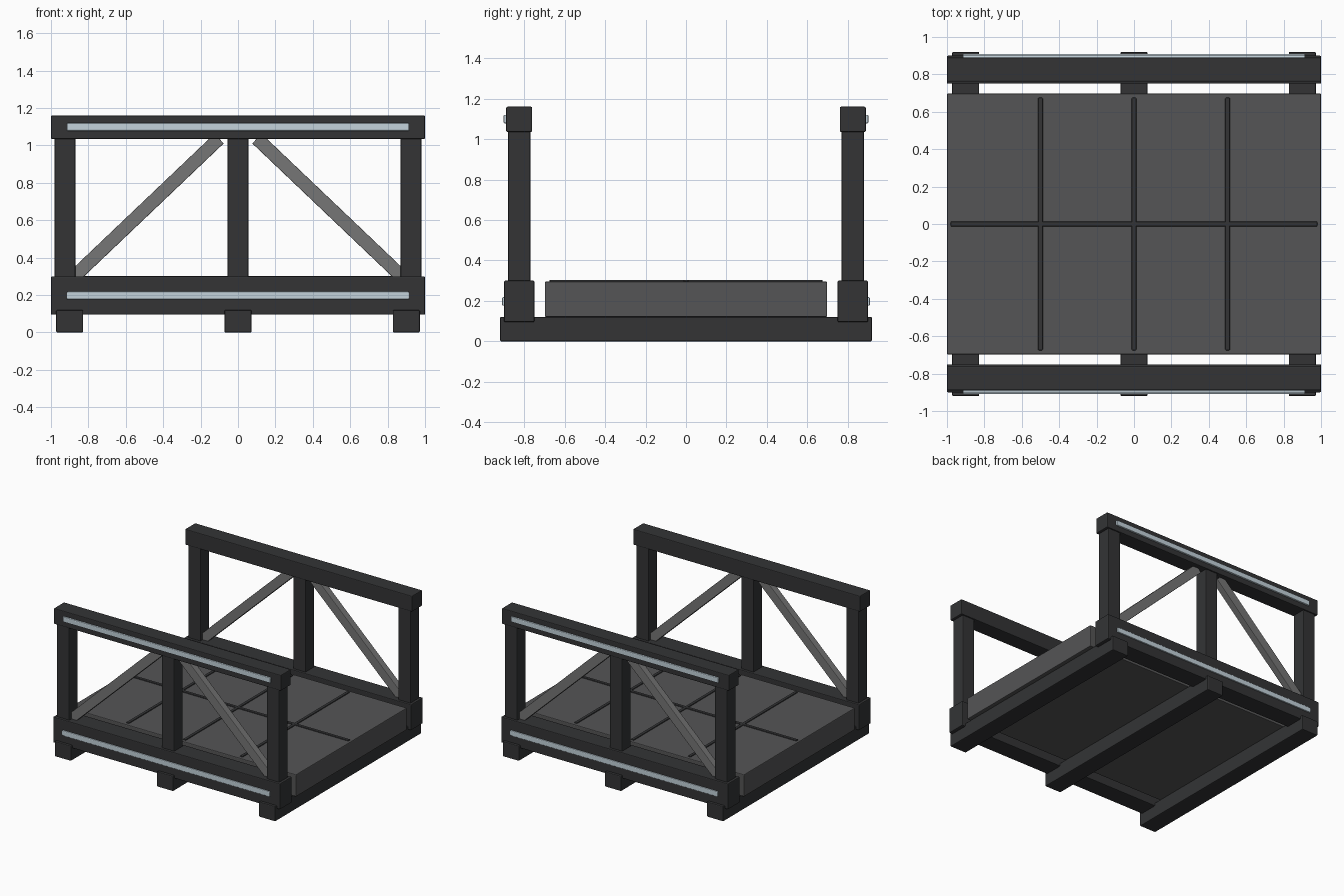
import bpy
from math import atan2, hypot

if "Cube" in bpy.data.objects:
    bpy.data.objects.remove(bpy.data.objects["Cube"])


def material(name, rgb):
    m = bpy.data.materials.new(name)
    m.diffuse_color = (*rgb, 1)
    m.use_nodes = True
    m.node_tree.nodes["Principled BSDF"].inputs["Base Color"].default_value = m.diffuse_color
    return m


DARK = material("dark_frame", (0.033, 0.034, 0.036))
DECK = material("deck_grey", (0.09, 0.09, 0.092))
BRACE = material("brace_grey", (0.18, 0.18, 0.18))
LIGHT = material("pale_strip", (0.55, 0.65, 0.71))


def box(name, lo, hi, mat, bevel=0.006):
    bpy.ops.mesh.primitive_cube_add(size=1, location=[(a + b) / 2 for a, b in zip(lo, hi)])
    ob = bpy.context.object
    ob.name = name
    ob.scale = [b - a for a, b in zip(lo, hi)]
    bpy.ops.object.transform_apply(location=False, rotation=False, scale=True)
    ob.data.materials.append(mat)
    mod = ob.modifiers.new("edge_bevel", 'BEVEL')
    mod.width = bevel
    mod.segments = 2
    return ob


# Deck and its raised seams
box("deck", (-1, -0.698, 0.12), (1, 0.698, 0.296), DECK)
for x in (-0.5, 0, 0.5):
    box("deck_cross_seam", (x - 0.0125, -0.675, 0.28), (x + 0.0125, 0.675, 0.303), DARK, 0.004)
box("deck_long_seam", (-0.98, -0.0125, 0.28), (0.98, 0.0125, 0.303), DARK, 0.004)

# Cross beams under the deck
for x in (-0.9, 0, 0.9):
    box("cross_beam", (x - 0.072, -0.92, 0), (x + 0.072, 0.92, 0.12), DARK)

# Side trusses, front and back
for s, side in ((-1, "front"), (1, "back")):
    yc = s * 0.825

    def side_box(name, x0, x1, half, z0, z1, y=yc, mat=DARK, bevel=0.006):
        return box(f"{side}_{name}", (x0, y - half, z0), (x1, y + half, z1), mat, bevel)

    side_box("bottom_rail", -1, 1, 0.075, 0.095, 0.3)
    side_box("top_rail", -1, 1, 0.064, 1.035, 1.16)
    for x in (-0.925, 0, 0.925):
        side_box("post", x - 0.055, x + 0.055, 0.055, 0.28, 1.05)

    # Pale strips on the outer faces
    side_box("lower_strip", -0.915, 0.915, 0.012, 0.176, 0.218, s * 0.898, LIGHT)
    side_box("upper_strip", -0.915, 0.915, 0.012, 1.078, 1.12, s * 0.890, LIGHT)

    # Diagonal braces rising to the centre post
    dx, dz = 0.775, 0.738
    for m in (-1, 1):
        h = hypot(dx, dz) / 2
        ob = box(f"{side}_brace", (-h, -0.027, -0.036), (h, 0.027, 0.036), BRACE, 0.004)
        ob.location = (m * 0.4885, yc, 0.668)
        ob.rotation_euler = (0, m * atan2(dz, dx), 0)
